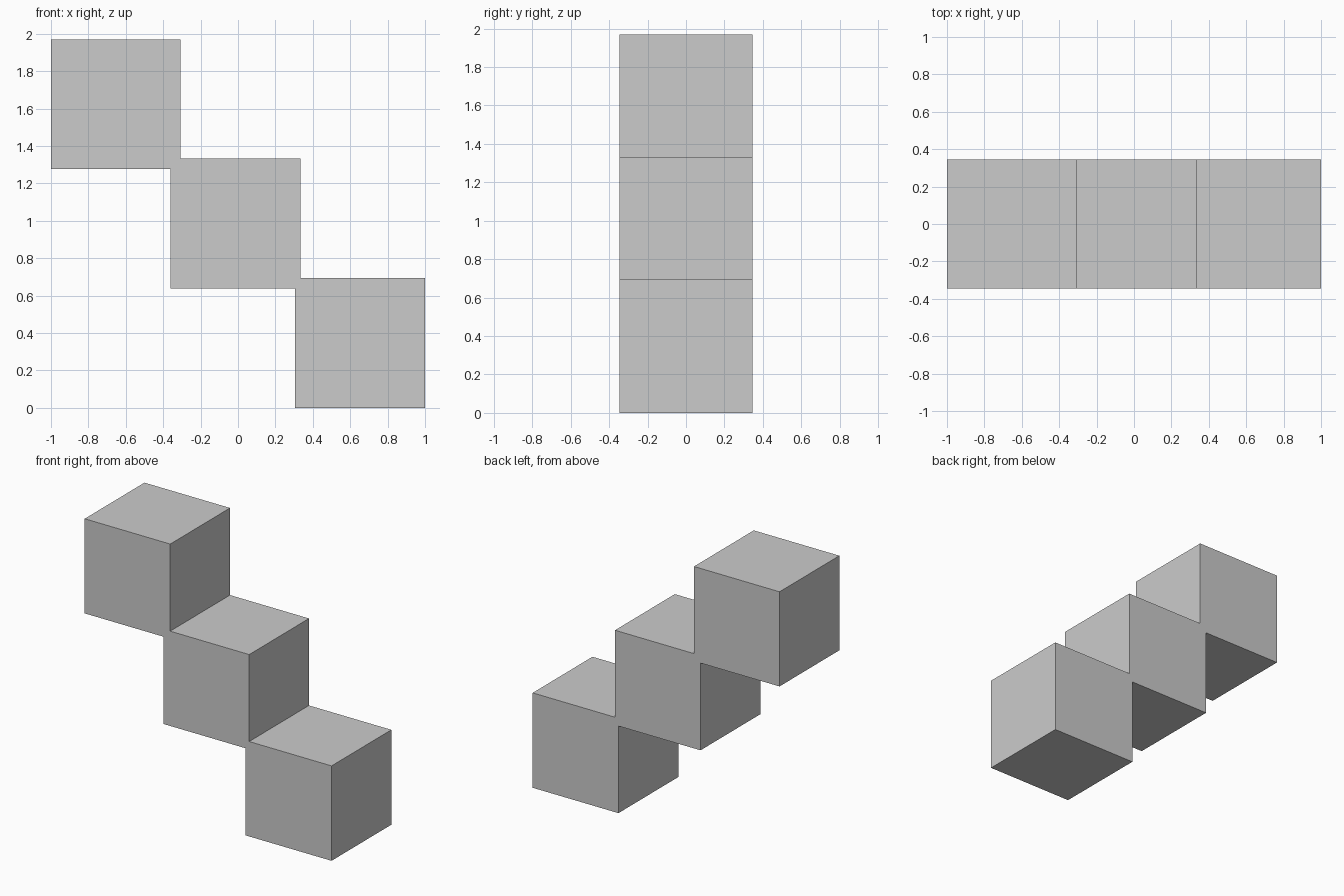
import bpy, bmesh

if "Cube" in bpy.data.objects:
    bpy.data.objects.remove(bpy.data.objects["Cube"])

HALF_DEPTH = 0.346

# Outline of three cubes joined at their corners, in x and z
outline = [
    (-1.0, 1.97), (-1.0, 1.277), (-0.36, 1.277), (-0.36, 0.638),
    (0.305, 0.638), (0.305, 0.0), (1.0, 0.0), (1.0, 0.695),
    (0.333, 0.695), (0.333, 1.332), (-0.307, 1.332), (-0.307, 1.97),
]

grey = bpy.data.materials.new("light grey")
grey.diffuse_color = (0.6, 0.6, 0.6, 1)
grey.use_nodes = True
grey.node_tree.nodes["Principled BSDF"].inputs["Base Color"].default_value = grey.diffuse_color

# Extrude the outline from front to back
bm = bmesh.new()
front = bm.faces.new([bm.verts.new((x, -HALF_DEPTH, z)) for x, z in outline])
extruded = bmesh.ops.extrude_face_region(bm, geom=[front], use_keep_orig=True)
back = [v for v in extruded["geom"] if isinstance(v, bmesh.types.BMVert)]
bmesh.ops.translate(bm, verts=back, vec=(0, 2 * HALF_DEPTH, 0))
bmesh.ops.recalc_face_normals(bm, faces=bm.faces)

mesh = bpy.data.meshes.new("cube_stairs")
bm.to_mesh(mesh)
bm.free()
mesh.materials.append(grey)
stairs = bpy.data.objects.new("cube_stairs", mesh)
bpy.context.collection.objects.link(stairs)
